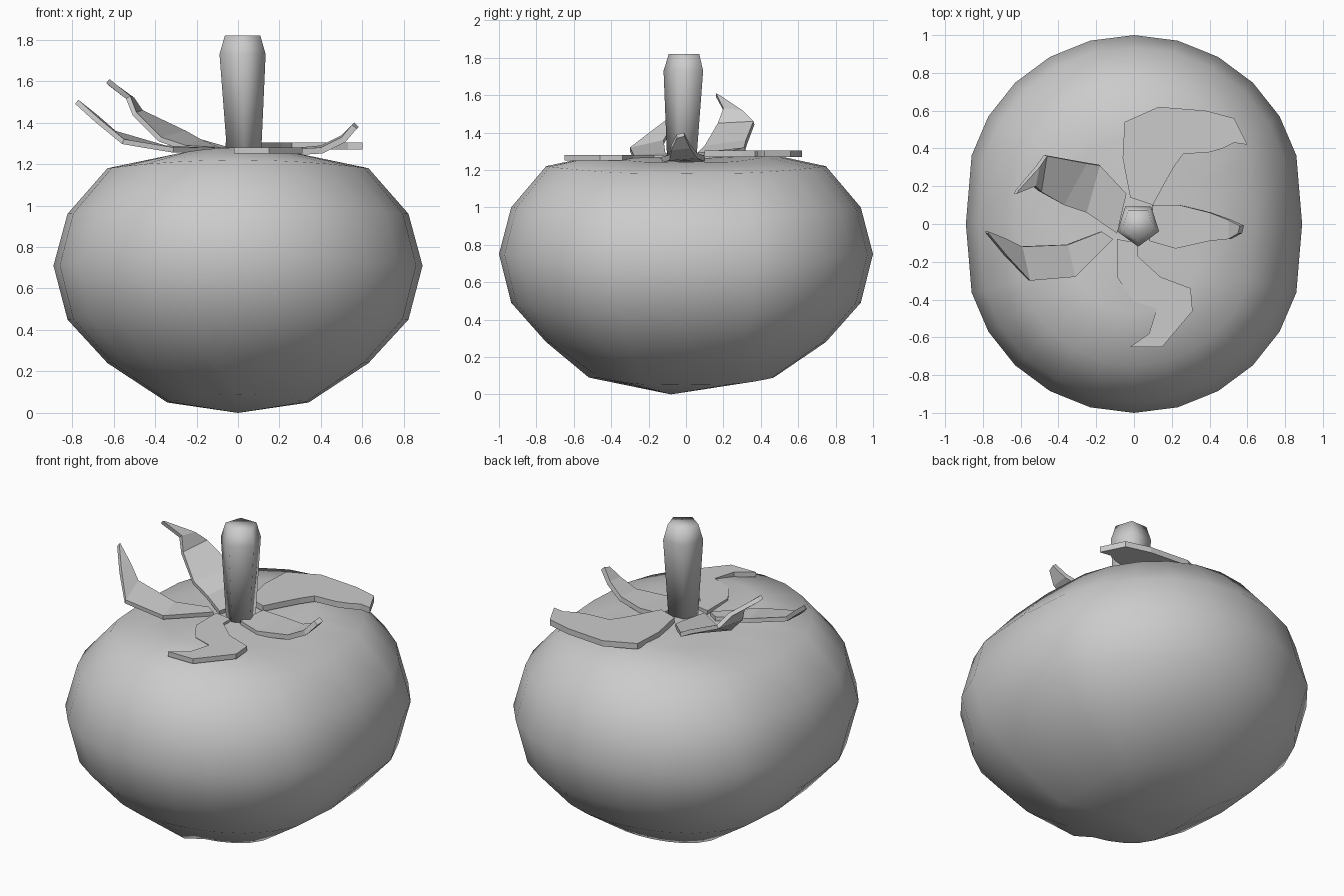
import bpy, bmesh, math

if "Cube" in bpy.data.objects:
    bpy.data.objects.remove(bpy.data.objects["Cube"], do_unlink=True)

grey = bpy.data.materials.new("plain grey")
grey.use_nodes = True
grey.diffuse_color = (0.6, 0.6, 0.6, 1)
grey.node_tree.nodes["Principled BSDF"].inputs["Base Color"].default_value = (0.6, 0.6, 0.6, 1)


def finish(name, bm, smooth):
    """Turn a bmesh into a named, coloured object."""
    bmesh.ops.recalc_face_normals(bm, faces=bm.faces)
    for face in bm.faces:
        face.smooth = smooth
    mesh = bpy.data.meshes.new(name)
    bm.to_mesh(mesh)
    bm.free()
    mesh.materials.append(grey)
    obj = bpy.data.objects.new(name, mesh)
    bpy.context.collection.objects.link(obj)
    return obj


def bridge(bm, lower, upper):
    """Join two closed rings of equal length with quads."""
    count = len(lower)
    for i in range(count):
        j = (i + 1) % count
        bm.faces.new((lower[i], lower[j], upper[j], upper[i]))


def fan(bm, ring, tip):
    for i in range(len(ring)):
        bm.faces.new((ring[i], ring[(i + 1) % len(ring)], tip))


# Fruit: a squat sphere pulled apart along y, its rings bending up front and back
def build_fruit():
    bm = bmesh.new()
    segments = 24
    heights = (0.05, 0.24, 0.45, 0.71, 0.96, 1.18, 1.24)
    rings = []
    for k, height in enumerate(heights, 1):
        radius = math.sin(math.pi * k / 8)
        ring = []
        for i in range(segments):
            angle = math.tau * i / segments
            x, c = math.sin(angle), math.cos(angle)
            stretch = 0 if abs(c) < 0.01 else math.copysign(0.14, c)
            ring.append(bm.verts.new((0.89 * radius * x, 0.86 * radius * c + stretch,
                                      height + 0.04 * c * c)))
        rings.append(ring)
    rings[0][segments // 2].co.y -= 0.05
    for lower, upper in zip(rings, rings[1:]):
        bridge(bm, lower, upper)
    fan(bm, rings[0], bm.verts.new((0, -0.08, 0)))
    fan(bm, rings[-1], bm.verts.new((0, 0, 1.26)))
    finish("fruit", bm, True)


# Stem: five-sided and widening upwards, with a bevelled tip
def build_stem():
    bm = bmesh.new()
    rings = []
    for x, y, z, radius in ((0.03, -0.015, 1.23, 0.085), (0.022, -0.003, 1.73, 0.117),
                            (0.022, -0.002, 1.82, 0.09)):
        ring = []
        for i in range(5):
            angle = math.tau * i / 5 - math.pi / 2
            ring.append(bm.verts.new((x + radius * math.cos(angle),
                                      y + radius * math.sin(angle), z)))
        rings.append(ring)
    for lower, upper in zip(rings, rings[1:]):
        bridge(bm, lower, upper)
    bm.faces.new(rings[0])
    bm.faces.new(rings[-1])
    finish("stem", bm, True)


# Leaf: a strip between two edges, thickened downwards
def build_leaf(name, one_edge, other_edge, thickness):
    bm = bmesh.new()
    a = [bm.verts.new(p) for p in one_edge]
    b = [bm.verts.new(p) for p in other_edge]
    for i in range(len(a) - 1):
        bm.faces.new((a[i], a[i + 1], b[i + 1], b[i]))
    bm.normal_update()
    obj = finish(name, bm, False)
    if sum(f.normal.z for f in obj.data.polygons) < 0:
        obj.data.flip_normals()
    shell = obj.modifiers.new("thickness", "SOLIDIFY")
    shell.thickness = thickness
    shell.offset = -1


def level(z, *points):
    return [(x, y, z) for x, y in points]


build_fruit()
build_stem()

build_leaf("back_leaf",
           level(1.305, (-0.02, 0.14), (-0.06, 0.35), (-0.05, 0.54), (0.13, 0.62),
                 (0.38, 0.6), (0.53, 0.56), (0.6, 0.42)),
           level(1.305, (0.1, 0.1), (0.17, 0.23), (0.21, 0.3), (0.26, 0.37),
                 (0.4, 0.38), (0.47, 0.4), (0.53, 0.43)), 0.035)

build_leaf("front_leaf",
           level(1.28, (-0.09, -0.08), (-0.09, -0.28), (0, -0.41), (0.12, -0.45),
                 (0.08, -0.58), (-0.02, -0.65)),
           level(1.28, (0.02, -0.1), (0.02, -0.17), (0.14, -0.28), (0.3, -0.34),
                 (0.31, -0.46), (0.15, -0.65)), 0.03)

build_leaf("left_leaf",
           [(0.1, 0.1, 1.28), (0.24, 0.1, 1.275), (0.4, 0.06, 1.29),
            (0.5, 0.02, 1.34), (0.56, -0.01, 1.4)],
           [(0.08, -0.09, 1.28), (0.22, -0.13, 1.27), (0.4, -0.09, 1.28),
            (0.5, -0.08, 1.33), (0.55, -0.05, 1.39)], 0.03)

build_leaf("right_front_leaf",
           [(-0.17, -0.04, 1.28), (-0.35, -0.11, 1.29), (-0.59, -0.12, 1.36),
            (-0.67, -0.08, 1.43), (-0.77, -0.04, 1.51)],
           [(-0.11, -0.08, 1.28), (-0.31, -0.28, 1.28), (-0.55, -0.3, 1.32),
            (-0.67, -0.17, 1.42), (-0.77, -0.05, 1.51)], 0.025)

build_leaf("right_back_leaf",
           [(-0.09, -0.05, 1.28), (-0.25, 0.06, 1.29), (-0.37, 0.1, 1.33),
            (-0.49, 0.17, 1.45), (-0.52, 0.2, 1.53), (-0.62, 0.16, 1.61)],
           [(-0.04, 0.16, 1.28), (-0.18, 0.31, 1.32), (-0.25, 0.32, 1.36),
            (-0.46, 0.36, 1.46), (-0.5, 0.3, 1.52), (-0.61, 0.18, 1.6)], 0.025)
